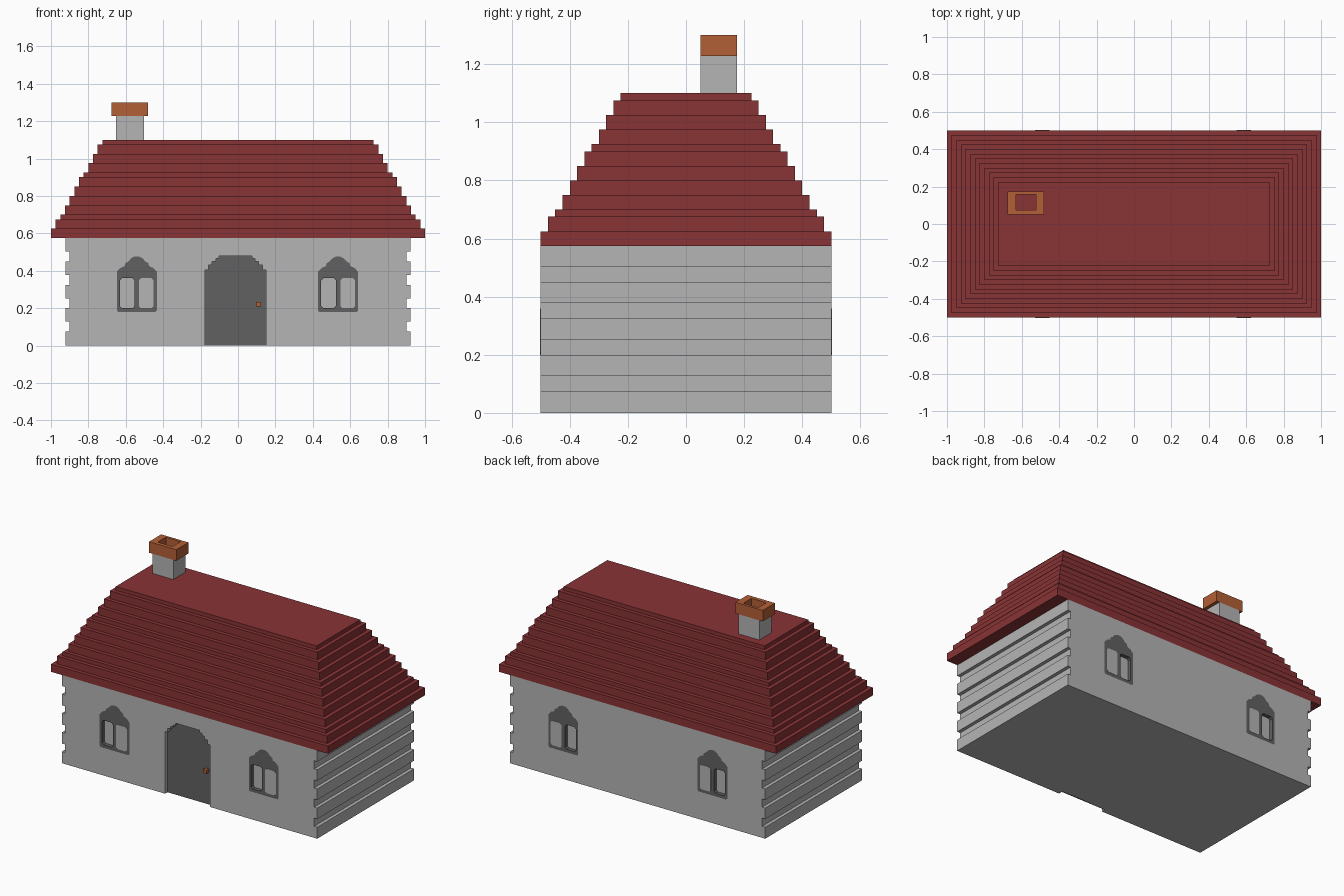
import bpy, bmesh

cube = bpy.data.objects.get("Cube")
if cube:
    bpy.data.objects.remove(cube, do_unlink=True)


def material(name, rgb):
    m = bpy.data.materials.new(name)
    m.use_nodes = True
    m.diffuse_color = (*rgb, 1)
    m.node_tree.nodes["Principled BSDF"].inputs["Base Color"].default_value = (*rgb, 1)
    return m


STONE = material("light_grey", (0.46, 0.46, 0.46))
DARK = material("dark_grey", (0.12, 0.12, 0.12))
RED = material("roof_red", (0.25, 0.033, 0.036))
ORANGE = material("terracotta", (0.45, 0.115, 0.037))


def finish(name, bm, mat):
    bmesh.ops.recalc_face_normals(bm, faces=bm.faces)
    mesh = bpy.data.meshes.new(name)
    bm.to_mesh(mesh)
    bm.free()
    mesh.materials.append(mat)
    ob = bpy.data.objects.new(name, mesh)
    bpy.context.collection.objects.link(ob)
    return ob


def prism(name, outline, y0, y1, mat):
    """Extrude an (x, z) outline from y0 to y1."""
    bm = bmesh.new()
    face = bm.faces.new([bm.verts.new((x, y0, z)) for x, z in outline])
    ext = bmesh.ops.extrude_face_region(bm, geom=[face])["geom"]
    verts = [v for v in ext if isinstance(v, bmesh.types.BMVert)]
    bmesh.ops.translate(bm, vec=(0, y1 - y0, 0), verts=verts)
    return finish(name, bm, mat)


def loft(name, rings, mat, tube=False):
    """Join rectangular rings (x0, x1, y0, y1, z); a tube joins last to first."""
    bm = bmesh.new()
    loops = [[bm.verts.new((x, y, z)) for x, y in
              ((x0, y0), (x1, y0), (x1, y1), (x0, y1))]
             for x0, x1, y0, y1, z in rings]
    pairs = list(zip(loops, loops[1:]))
    if tube:
        pairs.append((loops[-1], loops[0]))
    else:
        bm.faces.new(loops[0])
        bm.faces.new(loops[-1])
    for a, b in pairs:
        for i in range(4):
            j = (i + 1) % 4
            bm.faces.new((a[i], a[j], b[j], b[i]))
    return finish(name, bm, mat)


def cut(target, cutter):
    cutter.hide_render = True
    mod = target.modifiers.new("opening", 'BOOLEAN')
    mod.operation = 'DIFFERENCE'
    mod.solver = 'EXACT'
    mod.object = cutter
    with bpy.context.temp_override(object=target, active_object=target,
                                   selected_objects=[target]):
        bpy.ops.object.modifier_apply(modifier=mod.name)
    bpy.data.objects.remove(cutter, do_unlink=True)


def mirrored(half, cx):
    """Right half of an outline, bottom to top, mirrored about cx."""
    return ([(cx + x, z) for x, z in half] +
            [(cx - x, z) for x, z in reversed(half)])


def stairs(bottom, steps):
    """Stepped half outline from (half width, top) pairs."""
    half, z = [], bottom
    for w, top in steps:
        half += [(w, z), (w, top)]
        z = top
    return half


# Walls: grooved ends, extruded front to back
WALL_TOP = 0.575
courses = []
for i in range(4):
    courses += [(0.922, 0.075 + i * 0.125), (0.9, 0.128 + i * 0.125)]
courses.append((0.922, WALL_TOP))
walls = prism("walls", mirrored(stairs(0, courses), 0), -0.5, 0.5, STONE)

# Door: recessed panel with a stepped head, and a knob
door_half = stairs(0, [(0.163, 0.405), (0.145, 0.432), (0.124, 0.45),
                       (0.104, 0.465), (0.088, 0.48)])
DOOR_X = -0.014
cut_half = [(x, z if z > 0 else -0.1) for x, z in door_half]
cut(walls, prism("door_cutter", mirrored(cut_half, DOOR_X), -0.6, -0.47, STONE))
prism("door", mirrored(door_half, DOOR_X), -0.475, -0.465, DARK)
prism("door_knob", mirrored([(0.0125, 0.21), (0.0125, 0.232)], 0.11),
      -0.5, -0.474, ORANGE)

# Windows: dark frame with one sunken and one flush pane
frame_half = [(0.1, 0.18), (0.107, 0.187), (0.107, 0.395), (0.088, 0.415),
              (0.065, 0.425), (0.062, 0.44), (0.045, 0.45), (0.03, 0.467),
              (0.012, 0.476)]
pane_half = [(0.028, 0.2), (0.039, 0.211), (0.039, 0.349), (0.028, 0.36)]


def window(name, cx, side):
    face = 0.5 * side
    outline = mirrored(frame_half, cx)
    sunken = mirrored(pane_half, cx - 0.051)
    flush = mirrored(pane_half, cx + 0.051)
    back = face - 0.05 * side
    cut(walls, prism("window_cutter", outline, face + 0.1 * side, back, STONE))
    frame = prism(name + "_frame", outline, face, back, DARK)
    cut(frame, prism("pane_cutter", sunken, face + 0.1 * side,
                     face - 0.03 * side, DARK))
    prism(name + "_sunken_pane", sunken, face - 0.025 * side,
          face - 0.03 * side, STONE)
    prism(name + "_flush_pane", flush, face + 0.002 * side,
          face - 0.003 * side, STONE)


for end, side in (("front", -1), ("back", 1)):
    window(end + "_right_window", -0.541, side)
    window(end + "_left_window", 0.535, side)

# Roof: hipped, in shrinking steps
tops = [0.625, 0.675, 0.7, 0.75, 0.8, 0.85, 0.9, 0.925, 0.975, 1.025, 1.075, 1.1]
rings, z = [], WALL_TOP
for i, top in enumerate(tops):
    d = 0.025 * i
    for level in (z, top):
        rings.append((d - 1, 1 - d, d - 0.5, 0.5 - d, level))
    z = top
loft("roof", rings, RED)


# Chimney: hollow stack and wider cap
def chimney_part(name, x0, x1, z0, z1, mat):
    outer = (x0, x1, 0.05, 0.175)
    inner = (-0.632, -0.525, 0.075, 0.158)
    loft(name, [(*outer, z0), (*outer, z1), (*inner, z1), (*inner, z0)],
         mat, tube=True)


chimney_part("chimney_stack", -0.652, -0.502, 1.1, 1.228, STONE)
chimney_part("chimney_cap", -0.677, -0.48, 1.228, 1.3, ORANGE)
